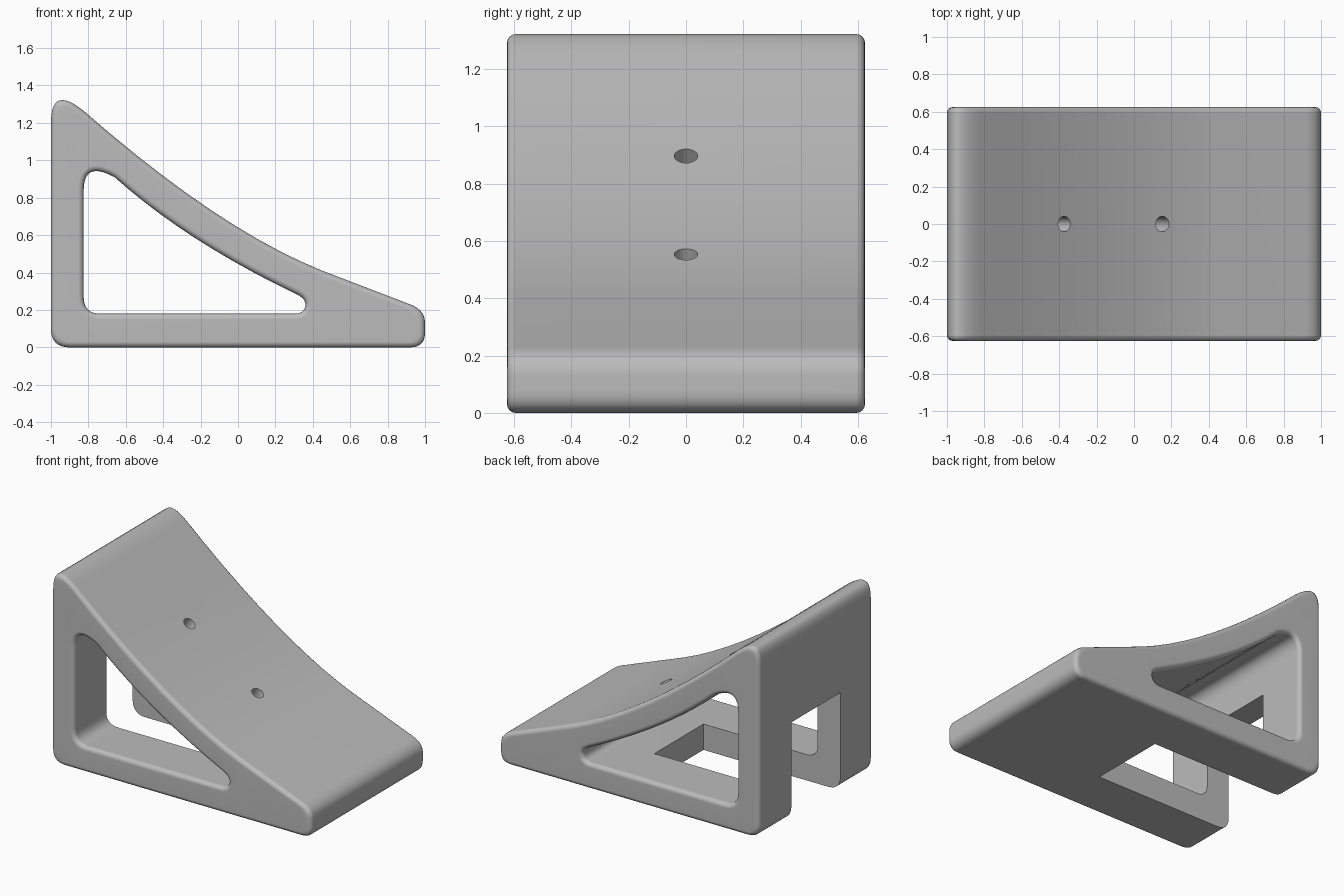
import bpy, bmesh, math
from mathutils import Vector

if "Cube" in bpy.data.objects:
    bpy.data.objects.remove(bpy.data.objects["Cube"], do_unlink=True)

HALF_WIDTH = 0.625
ROUND = 0.03

grey = bpy.data.materials.new("plain grey")
grey.use_nodes = True
grey.diffuse_color = (0.5, 0.5, 0.5, 1)
for node in grey.node_tree.nodes:
    if node.type == 'BSDF_PRINCIPLED':
        node.inputs["Base Color"].default_value = (0.5, 0.5, 0.5, 1)
        node.inputs["Roughness"].default_value = 0.5


def profile(arcs, steps=10):
    """Closed outline from curved pieces (start, control, end) joined by straight lines."""
    points = []
    for a, c, b in arcs:
        a, c, b = Vector(a), Vector(c), Vector(b)
        for i in range(steps + 1):
            t = i / steps
            p = a * (1 - t) ** 2 + c * 2 * t * (1 - t) + b * t * t
            if not points or (p - points[-1]).length > 0.001:
                points.append(p)
    if (points[0] - points[-1]).length < 0.001:
        points.pop()
    return points


def offset(points, distance):
    """Move an anticlockwise outline outward by a distance."""
    moved = []
    for i, p in enumerate(points):
        t = (points[(i + 1) % len(points)] - p).normalized() + (p - points[i - 1]).normalized()
        t.normalize()
        moved.append(p + Vector((t.y, -t.x)) * distance)
    return moved


def rounded_wall(bm, points, side):
    """Loft an outline across the width with rounded rims; return the rim edges."""
    quarter = [i * math.pi / 8 for i in range(5)]
    levels = [(ROUND * (1 - math.cos(a)), HALF_WIDTH - ROUND + ROUND * math.sin(a)) for a in quarter]
    levels = [(d, -y) for d, y in reversed(levels)] + levels
    rings = [[bm.verts.new((p.x, y, p.y)) for p in offset(points, side * d)] for d, y in levels]
    n = len(points)
    for low, high in zip(rings, rings[1:]):
        for i in range(n):
            j = (i + 1) % n
            bm.faces.new((low[i], low[j], high[j], high[i]))
    return [[bm.edges.get((r[i], r[(i + 1) % n])) for i in range(n)] for r in (rings[0], rings[-1])]


def make_object(name, bm):
    bmesh.ops.recalc_face_normals(bm, faces=bm.faces[:])
    mesh = bpy.data.meshes.new(name)
    bm.to_mesh(mesh)
    bm.free()
    mesh.materials.append(grey)
    obj = bpy.data.objects.new(name, mesh)
    bpy.context.collection.objects.link(obj)
    return obj


def box(name, low, high):
    low, high = Vector(low), Vector(high)
    bm = bmesh.new()
    bmesh.ops.create_cube(bm, size=1)
    for v in bm.verts:
        v.co = (low + high) / 2 + v.co * (high - low)
    return make_object(name, bm)


def drill(name, centre, direction):
    bm = bmesh.new()
    bmesh.ops.create_cone(bm, cap_ends=True, segments=32, radius1=0.041, radius2=0.041, depth=0.44)
    obj = make_object(name, bm)
    turn = Vector(direction).to_track_quat('Z', 'Y')
    for v in obj.data.vertices:
        v.co = turn @ v.co + Vector(centre)
    return obj


# Wedge outline: rounded foot corners, blunt toe, concave ramp, rounded crest
outer = profile([
    ((-1, 0.10), (-1, 0), (-0.9, 0)),
    ((0.92, 0), (1, 0), (1, 0.08)),
    ((1, 0.13), (1, 0.20), (0.92, 0.23)),
    ((0.45, 0.41), (-0.1, 0.63), (-0.82, 1.26)),
    ((-0.82, 1.26), (-1, 1.41), (-1, 1.2)),
])

# Triangular window through the sides
window = profile([
    ((-0.825, 0.27), (-0.825, 0.18), (-0.735, 0.18)),
    ((0.30, 0.18), (0.36, 0.18), (0.36, 0.23)),
    ((0.36, 0.23), (0.36, 0.265), (0.3, 0.29)),
    ((0.3, 0.29), (-0.28, 0.57), (-0.66, 0.91)),
    ((-0.66, 0.91), (-0.825, 1.0), (-0.825, 0.84)),
])

bm = bmesh.new()
outer_rims = rounded_wall(bm, outer, -1)
window_rims = rounded_wall(bm, window, 1)
for a, b in zip(outer_rims, window_rims):
    bmesh.ops.triangle_fill(bm, edges=a + b, use_beauty=True)
wedge = make_object("wheel_chock_body", bm)

# Openings in the back wall and floor, and two bolt holes through the ramp
cutters = [
    box("back_opening_cutter", (-1.1, -0.27, -0.1), (-0.7, 0.27, 0.68)),
    box("floor_opening_cutter", (-1.2, -0.27, -0.15), (0.055, 0.27, 0.25)),
    drill("upper_bolt_hole_cutter", (-0.375, 0, 0.895), (0.62, 0, 0.78)),
    drill("lower_bolt_hole_cutter", (0.155, 0, 0.56), (0.47, 0, 0.88)),
]
bpy.ops.object.select_all(action='DESELECT')
bpy.context.view_layer.objects.active = wedge
wedge.select_set(True)
for cutter in cutters:
    mod = wedge.modifiers.new(cutter.name, 'BOOLEAN')
    mod.operation = 'DIFFERENCE'
    mod.solver = 'EXACT'
    mod.object = cutter
    bpy.ops.object.modifier_apply(modifier=mod.name)
    bpy.data.objects.remove(cutter, do_unlink=True)

# Smooth curves with crisp cut edges and flat sides
bpy.ops.object.shade_smooth_by_angle(angle=math.radians(35))
weighted = wedge.modifiers.new("flat_face_normals", 'WEIGHTED_NORMAL')
weighted.keep_sharp = True
